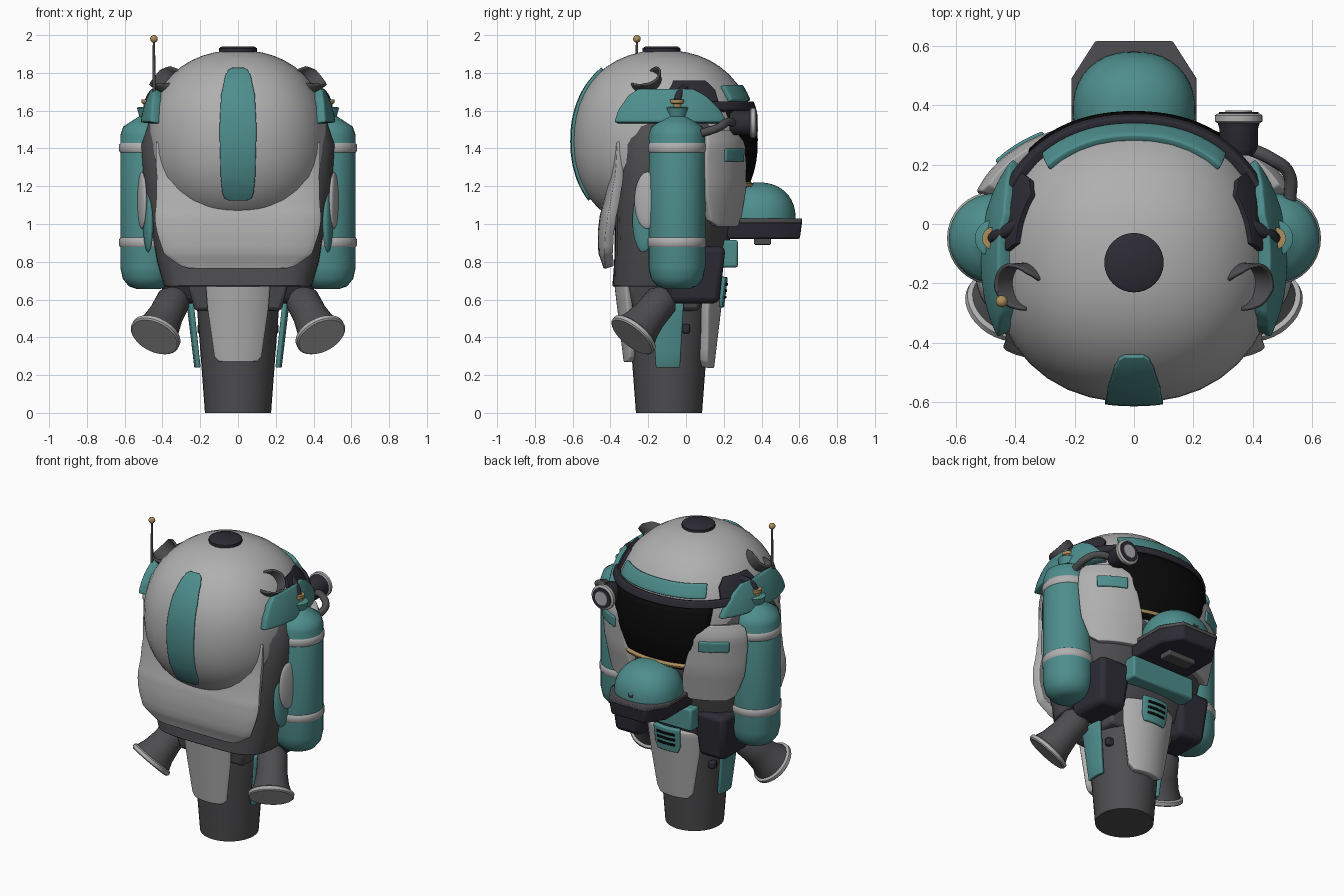
import bpy, bmesh
from math import sin, cos, pi, radians
from mathutils import Vector, Matrix

cube = bpy.data.objects.get("Cube")
if cube:
    bpy.data.objects.remove(cube)


def material(name, r, g, b):
    m = bpy.data.materials.new(name)
    m.use_nodes = True
    m.diffuse_color = (r, g, b, 1)
    m.node_tree.nodes["Principled BSDF"].inputs["Base Color"].default_value = (r, g, b, 1)
    return m


LIGHT = material("light_grey", .43, .43, .43)
TEAL = material("teal", .075, .27, .265)
GREY = material("dark_grey", .075, .075, .08)
NAVY = material("navy_black", .026, .025, .035)
BLACK = material("visor_black", .003, .003, .003)
GOLD = material("brass", .42, .27, .11)


def finish(ob, mat, mirror=False, bevel=0, thick=0):
    """Link, colour, add modifiers and smooth by angle."""
    bpy.context.collection.objects.link(ob)
    ob.data.materials.append(mat)
    if thick:
        s = ob.modifiers.new("Thickness", "SOLIDIFY")
        s.thickness, s.offset = thick, 0
    if bevel:
        b = ob.modifiers.new("Bevel", "BEVEL")
        b.width, b.segments, b.limit_method = bevel, 2, "ANGLE"
        b.angle_limit = radians(40)
    if mirror:
        ob.modifiers.new("Mirror", "MIRROR")
    if ob.type == "MESH":
        bpy.ops.object.select_all(action="DESELECT")
        ob.select_set(True)
        bpy.context.view_layer.objects.active = ob
        bpy.ops.object.shade_smooth_by_angle(angle=radians(40))


def from_bmesh(name, bm, mat, **kw):
    bmesh.ops.recalc_face_normals(bm, faces=bm.faces)
    me = bpy.data.meshes.new(name)
    bm.to_mesh(me)
    bm.free()
    finish(bpy.data.objects.new(name, me), mat, **kw)


def lathe(name, mat, profile, loc, axis=(0, 0, 1), n=32, **kw):
    """Revolve (radius, height) points round an axis."""
    bm = bmesh.new()
    rings = [[bm.verts.new((r * cos(2 * pi * i / n), r * sin(2 * pi * i / n), z))
              for i in range(n)] for r, z in profile]
    for a, b in zip(rings, rings[1:]):
        for i in range(n):
            bm.faces.new((a[i], a[(i + 1) % n], b[(i + 1) % n], b[i]))
    bm.faces.new(rings[0])
    bm.faces.new(rings[-1])
    q = Vector(axis).to_track_quat("Z", "Y").to_matrix().to_4x4()
    bm.transform(Matrix.Translation(loc) @ q)
    from_bmesh(name, bm, mat, **kw)


def norm(power, *values):
    return sum(abs(v) ** power for v in values) ** (1 / power)


def ellipsoid(name, mat, loc, size, half=False, turn=0, power=2, **kw):
    """Ellipsoid, fuller with a higher power; half keeps the upper part."""
    bm = bmesh.new()
    bmesh.ops.create_uvsphere(bm, u_segments=40, v_segments=24, radius=1)
    for v in bm.verts:
        v.co /= norm(power, *v.co)
    if half:
        cut = bmesh.ops.bisect_plane(bm, geom=bm.verts[:] + bm.edges[:] + bm.faces[:],
                                     plane_co=(0, 0, 0), plane_no=(0, 0, -1), clear_outer=True)
        bmesh.ops.contextual_create(bm, geom=[e for e in cut["geom_cut"]
                                              if isinstance(e, bmesh.types.BMEdge)])
    bm.transform(Matrix.Translation(loc) @ Matrix.Rotation(turn, 4, "Z")
                 @ Matrix.Diagonal((*size, 1)))
    from_bmesh(name, bm, mat, **kw)


def prism(name, mat, outline, z0, z1, taper=1, **kw):
    """Extrude an xy outline; taper scales the bottom about its middle."""
    c = sum((Vector(p) for p in outline), Vector((0, 0))) / len(outline)
    bm = bmesh.new()
    top = [bm.verts.new((x, y, z1)) for x, y in outline]
    low = [bm.verts.new((*(c + (Vector(p) - c) * taper), z0)) for p in outline]
    bm.faces.new(top)
    bm.faces.new(low)
    for i in range(len(top)):
        j = (i + 1) % len(top)
        bm.faces.new((top[i], top[j], low[j], low[i]))
    from_bmesh(name, bm, mat, **kw)


def box(name, mat, x0, x1, y0, y1, z0, z1, **kw):
    prism(name, mat, [(x0, y0), (x1, y0), (x1, y1), (x0, y1)], z0, z1, **kw)


def patch(name, mat, surf, rows, thick=.03, n=20, **kw):
    """Curved plate: rows of (v, u_start, u_end) laid on a surface function."""
    fine = []
    for a, b in zip(rows, rows[1:]):
        fine += [[p + (q - p) * k / 4 for p, q in zip(a, b)] for k in range(4)]
    fine.append(rows[-1])
    bm = bmesh.new()
    grid = [[bm.verts.new(surf(u0 + (u1 - u0) * i / n, v)) for i in range(n + 1)]
            for v, u0, u1 in fine]
    for a, b in zip(grid, grid[1:]):
        for i in range(n):
            bm.faces.new((a[i], a[i + 1], b[i + 1], b[i]))
    from_bmesh(name, bm, mat, thick=thick, **kw)


def tube(name, mat, points, radius, **kw):
    cu = bpy.data.curves.new(name, "CURVE")
    cu.dimensions, cu.bevel_depth, cu.use_fill_caps = "3D", radius, True
    sp = cu.splines.new("BEZIER")
    sp.bezier_points.add(len(points) - 1)
    for p, co in zip(sp.bezier_points, points):
        p.co = co
        p.handle_left_type = p.handle_right_type = "AUTO"
    finish(bpy.data.objects.new(name, cu), mat, **kw)


def lerp_rows(rows, z):
    """Interpolate the columns of rows keyed by height."""
    lo, hi = next(((p, q) for p, q in zip(rows, rows[1:]) if z <= q[0]), rows[-2:])
    t = (z - lo[0]) / (hi[0] - lo[0])
    return [p + (q - p) * t for p, q in zip(lo[1:], hi[1:])]


# Surfaces: angles are in degrees from +y towards +x
DOME, FULL = Vector((0, -.12, 1.44)), 2.2
SECTIONS = [(.67, .39, -.39, .15), (.8, .43, -.38, .21), (1.2, .5, -.375, .29),
            (1.42, .515, -.36, .3), (1.55, .47, -.32, .26), (1.62, .36, -.25, .2)]
PANEL = [(.77, .03), (.85, .06), (.95, .065), (1.04, .055), (1.12, .035), (1.25, .015), (1.55, .012)]


def on_dome(radius):
    def f(a, z):
        s, c = sin(radians(a)), cos(radians(a))
        r = (radius ** FULL - abs(z - DOME.z) ** FULL) ** (1 / FULL) / norm(FULL, s, c)
        return (r * s, DOME.y + r * c, z)
    return f


def on_body(off):
    def f(a, z):
        rx, yf, yb = lerp_rows(SECTIONS, z)
        s, c = sin(radians(a)), cos(radians(a))
        x, y = s / (rx + off), c / (off + (yb + .06 if c > 0 else -.06 - yf))
        r = 1 / norm(2.3 if c > 0 else 4.5, x, y)
        return (r * s, -.06 + r * c, z)
    return f


def on_front_panel(a, z):
    return on_body(lerp_rows(PANEL, z)[0])(a, z)


def on_neck(off):
    def f(a, z):
        r = .17 + .12 * z + off
        return (r * sin(radians(a)), -.09 + r * cos(radians(a)), z)
    return f


# Neck and its plates
lathe("neck", GREY, [(.175, 0), (.205, .4), (.23, .72)], (0, -.09, 0))
patch("neck_front_plate", LIGHT, on_neck(.02),
      [(.27, 155, 205), (.3, 148, 212), (.55, 143, 217), (.7, 143, 217)], .035, bevel=.01)
patch("neck_rear_plate", LIGHT, on_neck(.015),
      [(.24, -25, 25), (.28, -34, 34), (.55, -42, 42), (.7, -42, 42)], .05, bevel=.01)
patch("neck_side_plate", TEAL, on_neck(.02), [(.24, 75, 108), (.58, 73, 110)], .025,
      mirror=True, bevel=.006)
patch("neck_vent_plate", TEAL, on_neck(.04), [(.56, -15, 15), (.6, -18, 18), (.72, -18, 18)],
      .03, bevel=.006)
for i in range(3):
    z = .605 + .035 * i
    patch("vent_slit", BLACK, on_neck(.056), [(z, -12, 12), (z + .014, -12, 12)], .008)
box("neck_collar", GREY, -.27, .27, -.31, .1, .54, .7, taper=.85, bevel=.02)
box("neck_clip", NAVY, .14, .215, -.02, .02, .42, .47, mirror=True, bevel=.01)

# Body shell and hips
bm = bmesh.new()
rings = [[bm.verts.new(on_body(0)(a, s[0])) for a in range(3, 363, 6)] for s in SECTIONS]
for a, b in zip(rings, rings[1:]):
    for i in range(len(a)):
        j = (i + 1) % len(a)
        bm.faces.new((a[i], a[j], b[j], b[i]))
bm.faces.new(rings[0])
bm.faces.new(rings[-1])
from_bmesh("body_shell", bm, GREY, bevel=.015)
box("hip_block", NAVY, .19, .42, -.13, .21, .58, .88, taper=.8, mirror=True, bevel=.03)

# Front panel with its padded lower half
patch("front_panel", LIGHT, on_front_panel,
      [(.77, 144, 216), (.785, 139, 221), (.85, 132, 228), (1.0, 128, 232), (1.08, 127, 233),
       (1.3, 124, 236), (1.46, 123, 237), (1.51, 128, 232)], .05, 28, bevel=.012)

# Helmet dome with stripe, cap and brow
ellipsoid("helmet_dome", LIGHT, DOME, (.48, .48, .48), power=FULL)


def dome_front(x, z):
    y = (.483 ** FULL - abs(x) ** FULL - abs(z - DOME.z) ** FULL) ** (1 / FULL)
    return (x, DOME.y - y, z)


patch("dome_stripe", TEAL, dome_front,
      [(1.13, -.045, .045), (1.14, -.07, .07), (1.17, -.082, .082), (1.25, -.09, .09),
       (1.5, -.097, .097), (1.68, -.088, .088), (1.78, -.066, .066), (1.81, -.05, .05),
       (1.82, -.03, .03)], .02)
lathe("dome_cap", NAVY, [(.1, 0), (.1, .02), (.085, .03)], (0, -.13, 1.91))
patch("brow_plate", TEAL, on_dome(.485), [(1.65, -41, 41), (1.73, -43, 43)], .03, bevel=.006)
patch("brow_band", NAVY, on_dome(.49), [(1.597, -62, 62), (1.643, -62, 62)], .045, 32, bevel=.008)
patch("brow_block", NAVY, on_dome(.473), [(1.61, 52, 62), (1.66, 52, 80), (1.7, 52, 86), (1.745, 57, 82)],
      .05, mirror=True, bevel=.01)

# Visor, trim and cheeks
patch("visor", BLACK, on_dome(.485),
      [(1.18, -34, 34), (1.3, -38, 38), (1.45, -42, 42), (1.6, -46, 46)], .03)
patch("visor_trim", GOLD, on_dome(.505), [(1.202, -29, 29), (1.22, -29, 29)], .03)
patch("cheek_plate", LIGHT, on_body(.025),
      [(.99, 35, 62), (1.02, 28, 68), (1.15, 28, 72), (1.35, 34, 73), (1.46, 38, 72), (1.49, 42, 69)],
      .05, mirror=True, bevel=.012)
patch("cheek_badge", TEAL, on_body(.05), [(1.33, 40, 60), (1.4, 40, 60)], .02,
      mirror=True, bevel=.006)

# Muzzle
tray = [(-.21, .2), (.21, .2), (.21, .49), (.13, .615), (-.13, .615), (-.21, .49)]
prism("muzzle_tray", NAVY, tray, .92, 1.015, taper=.93, bevel=.012)
prism("muzzle_rim", GREY, tray, 1.005, 1.03, bevel=.005)
ellipsoid("muzzle_dome", TEAL, (0, .385, 1.03), (.205, .195, .19), half=True, power=2.2)
lathe("muzzle_button", NAVY, [(.02, 0), (.02, .02)], (0, .557, 1.065), (0, 1, .2), n=16)
box("muzzle_foot", GREY, -.1, .1, .36, .45, .89, .93, bevel=.006)
box("chin_bar", TEAL, -.23, .23, .14, .275, .77, .915, bevel=.012)

# Ear fairings
patch("ear_fairing", TEAL, on_dome(.495),
      [(1.535, 50, 120), (1.6, 54, 118), (1.67, 62, 113), (1.705, 70, 107)], .055,
      mirror=True, bevel=.008)

# Air tanks, bands, valves and hoses
TANK = (.473, -.048, 0)
lathe("air_tank", TEAL, [(.06, .655), (.105, .67), (.137, .71), (.15, .77), (.15, 1.47), (.135, 1.515),
                         (.09, 1.545), (.05, 1.57), (.062, 1.615), (.05, 1.62)], TANK, mirror=True)
for z in (.878, 1.378):
    lathe("tank_band", LIGHT, [(.15, z), (.156, z + .008), (.156, z + .042), (.15, z + .05)],
          TANK, mirror=True)
lathe("tank_valve", GOLD, [(.028, 1.6), (.028, 1.635), (.038, 1.64), (.038, 1.66)], TANK,
      n=16, mirror=True)
tube("valve_hose", NAVY, [(.473, -.048, 1.65), (.45, -.035, 1.69), (.37, .01, 1.73)], .022, mirror=True)

# Side fins
ellipsoid("side_fin", LIGHT, (.508, -.205, 1.125), (.02, .07, .15), turn=-.25, mirror=True)
ellipsoid("side_fin_base", TEAL, (.475, -.225, 1.02), (.025, .06, .17), turn=-.25, mirror=True)

# Scoops on the dome
AXIS = Vector((.72, -.1, .62)).normalized()
SIDE = Vector((.2, .85, -.4))
SIDE = (SIDE - AXIS * SIDE.dot(AXIS)).normalized()
UP = AXIS.cross(SIDE)


def scoop(a, t):
    a = radians(a)
    return Vector((.32, -.205, 1.72)) + AXIS * t + (SIDE * cos(a) + UP * sin(a)) * (.072 + .06 * t)


patch("dome_scoop", GREY, scoop, [(0, -150, 105), (.06, -145, 100), (.1, -110, 75), (.125, -65, 35)],
      .012, mirror=True)

# Thrusters
START, PUSH = (.333, -.115, .611), Vector((.37, -.585, -.71))
lathe("thruster", GREY, [(.06, -.02), (.09, .02), (.092, .13), (.105, .21), (.127, .27)],
      START, PUSH, mirror=True)
lathe("thruster_ring", LIGHT, [(.125, .258), (.138, .266), (.138, .286), (.13, .293)],
      START, PUSH, mirror=True)

# Lamp and cable
LAMP = (.352, .25, 1.535)
lathe("lamp_body", NAVY, [(.05, -.02), (.065, 0), (.065, .07), (.072, .095)], LAMP, (0, 1, 0))
lathe("lamp_ring", LIGHT, [(.072, .09), (.08, .095), (.08, .115), (.07, .122)], LAMP, (0, 1, 0))
lathe("lamp_bezel", NAVY, [(.066, .115), (.066, .126)], LAMP, (0, 1, 0))
lathe("lamp_glass", LIGHT, [(.045, .12), (.045, .132)], LAMP, (0, 1, 0))
tube("lamp_cable", GREY, [(.37, .26, 1.53), (.46, .22, 1.54), (.52, .17, 1.51), (.525, .08, 1.48)], .022)

# Antenna
lathe("antenna_rod", GREY, [(.011, 1.5), (.006, 1.98)], (-.445, -.26, 0), n=10)
ellipsoid("antenna_tip", GOLD, (-.445, -.26, 1.98), (.02, .02, .02))
